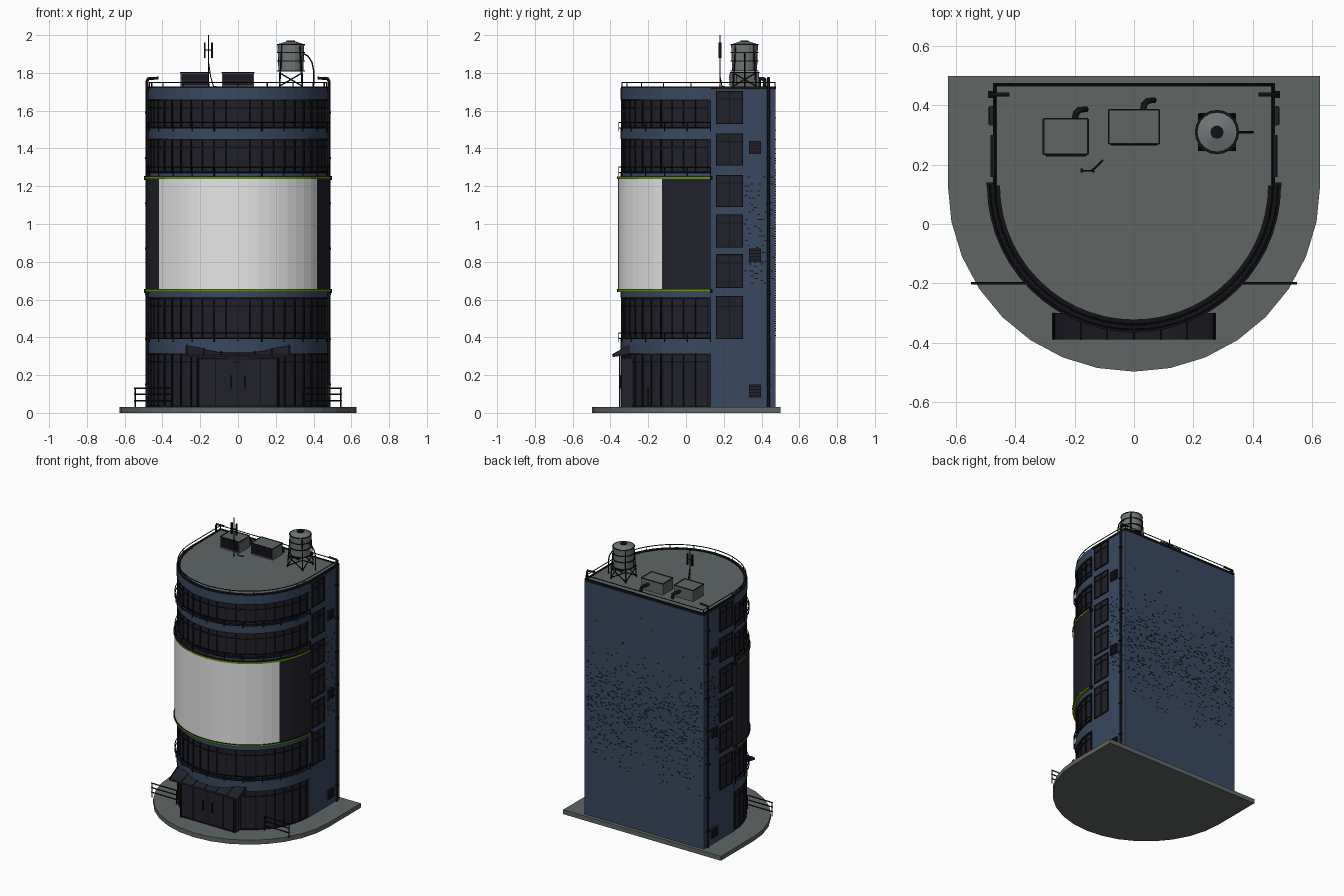
import bpy, bmesh, math, random
from mathutils import Matrix, Vector

random.seed(4)
if "Cube" in bpy.data.objects:
    bpy.data.objects.remove(bpy.data.objects["Cube"])

CY = 0.13          # centre of the round front
BACK = 0.475       # back wall
ROOF = 1.72
SIDES = (-1, 1)


def material(name, rgb):
    m = bpy.data.materials.new(name)
    m.use_nodes = True
    m.diffuse_color = (*rgb, 1)
    m.node_tree.nodes["Principled BSDF"].inputs["Base Color"].default_value = (*rgb, 1)
    return m


BLUE = material("blue brick", (0.04, 0.064, 0.115))
GLASS = material("dark glass", (0.015, 0.015, 0.024))
TRIM = material("black trim", (0.006, 0.006, 0.008))
GREY = material("grey concrete", (0.115, 0.132, 0.13))
WHITE = material("white panel", (0.8, 0.8, 0.8))
GREEN = material("green strip", (0.13, 0.27, 0.005))
METAL = material("grey metal", (0.16, 0.18, 0.18))


def finish(name, bm, mat, smooth=False):
    bmesh.ops.recalc_face_normals(bm, faces=bm.faces)
    me = bpy.data.meshes.new(name)
    bm.to_mesh(me)
    bm.free()
    me.materials.append(mat)
    for p in me.polygons:
        p.use_smooth = smooth
    ob = bpy.data.objects.new(name, me)
    bpy.context.collection.objects.link(ob)
    return ob


def on_arc(r, deg, z=0):
    a = math.radians(deg)
    return Vector((r * math.sin(a), CY - r * math.cos(a), z))


def arc(r, n=28, a=90, b=None, z=0):
    b = -a if b is None else b
    return [on_arc(r, a + (b - a) * i / n, z) for i in range(n + 1)]


def prism(name, outline, z0, z1, mat):
    bm = bmesh.new()
    low = [bm.verts.new((p.x, p.y, z0)) for p in outline]
    top = [bm.verts.new((p.x, p.y, z1)) for p in outline]
    bm.faces.new(low)
    bm.faces.new(top)
    for i in range(len(low)):
        j = (i + 1) % len(low)
        bm.faces.new((low[i], low[j], top[j], top[i]))
    return finish(name, bm, mat)


def d_shape(r, back, n=28):
    return arc(r, n) + [Vector((-r, back, 0)), Vector((r, back, 0))]


def band(name, r0, r1, z0, z1, mat, a=90, b=None, n=28):
    return prism(name, arc(r1, n, a, b) + arc(r0, n, a, b)[::-1], z0, z1, mat)


def boxes(name, items, mat):
    """Each item: centre, size and optional turn about z in degrees."""
    bm = bmesh.new()
    for c, s, *turn in items:
        rot = Matrix.Rotation(math.radians(turn[0] if turn else 0), 4, 'Z')
        bmesh.ops.create_cube(bm, size=1, matrix=Matrix.Translation(c) @ rot @ Matrix.Diagonal((*s, 1)))
    return finish(name, bm, mat)


def tubes(name, paths, r, mat):
    cu = bpy.data.curves.new(name, 'CURVE')
    cu.dimensions = '3D'
    cu.bevel_depth, cu.bevel_resolution, cu.use_fill_caps = r, 1, True
    for path in paths:
        sp = cu.splines.new('POLY')
        sp.points.add(len(path) - 1)
        for pt, p in zip(sp.points, path):
            pt.co = (*p, 1)
    tmp = bpy.data.objects.new(name + " path", cu)
    me = bpy.data.meshes.new_from_object(tmp)
    bpy.data.objects.remove(tmp)
    me.materials.clear()
    me.materials.append(mat)
    ob = bpy.data.objects.new(name, me)
    bpy.context.collection.objects.link(ob)


def drum(name, x, y, z0, z1, r0, r1, mat, n=20):
    bm = bmesh.new()
    bmesh.ops.create_cone(bm, cap_ends=True, segments=n, radius1=r0, radius2=r1, depth=z1 - z0,
                          matrix=Matrix.Translation((x, y, (z0 + z1) / 2)))
    finish(name, bm, mat)


# Ground slab, building core and roof
prism("ground_slab", d_shape(0.628, 0.5, 16), 0, 0.032, GREY)
prism("core", d_shape(0.458, 0.465), 0.03, 1.705, BLUE)
boxes("rear_block", [((0, (CY + BACK) / 2, 0.87), (0.95, BACK - CY, 1.68))], BLUE)
prism("roof", d_shape(0.468, 0.47), 1.705, ROOF + 0.002, GREY)

# Curved floors: glass bands with mullions and balcony rails
floors = [(0.03, 0.315), (0.39, 0.61), (1.27, 1.45), (1.505, 1.66)]
for i, (z0, z1) in enumerate(floors):
    h = z1 - z0
    band(f"glass_band_{i}", 0.45, 0.467, z0, z1, GLASS)
    boxes(f"mullions_{i}", [(on_arc(0.469, -88 + 8 * k, z0 + h / 2), (0.007, 0.008, h), -88 + 8 * k)
                            for k in range(23)], TRIM)
    for k, z in enumerate((z0 + 0.006, z1 - 0.045, z1 - 0.005)):
        band(f"glass_rail_{i}_{k}", 0.46, 0.471, z - 0.004, z + 0.004, TRIM)
    if i:
        rails = [arc(0.486, z=z0 + d) for d in (0.003, 0.032)]
        posts = [[on_arc(0.486, a, z0 - 0.015), on_arc(0.486, a, z0 + 0.032)] for a in range(-90, 91, 15)]
        tubes(f"balcony_rail_{i}", rails + posts, 0.003, TRIM)
for i, (z0, z1) in enumerate([(0.315, 0.39), (0.61, 0.65), (1.24, 1.27), (1.45, 1.505), (1.66, ROOF)]):
    band(f"blue_band_{i}", 0.45, 0.476, z0, z1, BLUE)

# Wraparound billboard with green lips
band("white_board", 0.46, 0.49, 0.65, 1.24, WHITE, 58.5, n=18)
for s in SIDES:
    band("dark_board", 0.46, 0.49, 0.65, 1.24, GLASS, 58.5 * s, 90 * s, n=5)
for z in (0.646, 1.243):
    band("green_lip", 0.46, 0.495, z - 0.006, z + 0.006, GREEN)
    band("lip_trim", 0.46, 0.496, z + 0.006, z + 0.009, TRIM)
    boxes("lip_end", [((s * 0.485, CY + 0.003, z), (0.025, 0.014, 0.02)) for s in SIDES], TRIM)

# Entrance with doors, and its sagging canopy
boxes("entrance", [((0, -0.30, 0.16), (0.44, 0.08, 0.26))], GLASS)
bars = [((x, -0.341, 0.16), (0.006, 0.006, 0.26)) for x in (-0.217, -0.12, 0, 0.12, 0.217)]
boxes("door_frames", bars + [((0, -0.341, z), (0.44, 0.006, 0.006)) for z in (0.035, 0.285)], TRIM)
boxes("door_handles", [((s * 0.035, -0.348, 0.165), (0.007, 0.012, 0.07)) for s in SIDES], TRIM)
bm = bmesh.new()
rows = []
for k in range(13):
    x = -0.277 + 0.554 * k / 12
    lift = 0.028 * (abs(x) / 0.277) ** 2
    rows.append([bm.verts.new((x, y, z)) for y, z in
                 ((-0.39, 0.295), (-0.39, 0.307), (-0.30, 0.33 + lift), (-0.30, 0.31))])
for a, b in zip(rows, rows[1:]):
    for j in range(4):
        bm.faces.new((a[j], b[j], b[(j + 1) % 4], a[(j + 1) % 4]))
bm.faces.new(rows[0])
bm.faces.new(rows[-1])
finish("canopy", bm, GLASS)
tubes("canopy_ribs", [[(x, -0.39, 0.308), (x, -0.30, 0.332 + 0.028 * (x / 0.277) ** 2)]
                      for x in (-0.27, -0.18, -0.09, 0, 0.09, 0.18, 0.27)], 0.003, TRIM)
tubes("canopy_posts", [[(s * 0.21, -0.35, 0.03), (s * 0.21, -0.35, 0.31)] for s in SIDES], 0.004, TRIM)

# Handrails beside the entrance
for s in SIDES:
    rails = [[(s * 0.35, -0.2, z), (s * 0.55, -0.2, z)] for z in (0.065, 0.098, 0.13)]
    posts = [[(s * x, -0.2, 0.03), (s * x, -0.2, 0.13)] for x in (0.35, 0.545)]
    tubes("handrail", rails + posts, 0.004, TRIM)

# Side windows, vents and drain pipes
window_z = [(0.39, 0.62), (0.66, 0.84), (0.875, 1.05), (1.09, 1.26), (1.31, 1.48), (1.53, 1.705)]
for s in SIDES:
    x = s * 0.476
    boxes("side_windows", [((x, 0.23, (a + b) / 2), (0.008, 0.14, b - a)) for a, b in window_z], GLASS)
    frames = []
    for a, b in window_z:
        m, h = (a + b) / 2, b - a
        frames += [((x, y, m), (0.016, 0.006, h)) for y in (0.162, 0.23, 0.298)]
        frames += [((x, 0.23, z), (0.016, 0.14, 0.006)) for z in (a + 0.003, a + h * 0.75, b - 0.003)]
    boxes("window_frames", frames, TRIM)
    vents = (0.115, 0.835, 1.405)
    boxes("vents", [((x, 0.365, z), (0.022, 0.065, 0.068)) for z in vents], GLASS)
    boxes("vent_slats", [((x, 0.365, z + d), (0.03, 0.06, 0.005)) for z in vents
                         for d in (-0.024, -0.008, 0.008, 0.024)], TRIM)
    tubes("drain_pipe", [[(s * 0.482, 0.437, 0.03), (s * 0.482, 0.437, 1.755), (s * 0.475, 0.437, 1.77),
                          (s * 0.42, 0.437, 1.772)]], 0.008, TRIM)
    boxes("pipe_clamps", [((s * 0.482, 0.437, 0.15 + 0.24 * k), (0.02, 0.024, 0.01)) for k in range(7)], TRIM)

# Scattered dark bricks on the back and side walls
bricks = []
for k in range(700):
    z = 0.06 + 0.0125 * round(random.gauss(64, 16))
    if 0.4 < z < 1.65:
        bricks.append(((random.uniform(-0.46, 0.46), BACK, z), (0.014, 0.003, 0.005)))
for s in SIDES:
    for k in range(90):
        bricks.append(((s * 0.475, random.uniform(0.31, 0.465), 0.0125 * random.randint(55, 100)),
                       (0.003, 0.014, 0.005)))
boxes("dark_bricks", bricks, TRIM)

# Roof edge and guard rail
band("roof_curb", 0.452, 0.474, ROOF - 0.005, ROOF + 0.007, TRIM)
boxes("rear_curb", [((0, BACK - 0.005, ROOF), (0.95, 0.012, 0.014))] +
      [((s * 0.468, 0.30, ROOF), (0.013, 0.34, 0.014)) for s in SIDES], TRIM)
loop = [Vector((0.468, 0.47, 0))] + arc(0.468) + [Vector((-0.468, 0.47, 0))]
loop.append(loop[0])
up = lambda p, z: (p.x, p.y, z)
tubes("roof_rail", [[up(p, 1.75) for p in loop]] +
      [[up(p, ROOF), up(p, 1.75)] for p in loop[::3]], 0.003, TRIM)

# Air conditioning units with bent ducts
for x, y, w, d in ((-0.23, 0.295, 0.15, 0.12), (0, 0.328, 0.17, 0.115)):
    boxes("air_unit", [((x, y, 1.763), (w, d, 0.08))], GREY)
    front = y - d / 2
    boxes("air_grille", [((x, front, 1.765), (w - 0.01, 0.008, 0.066))], GLASS)
    boxes("air_slats", [((x, front - 0.004, 1.74 + 0.012 * k), (w - 0.015, 0.005, 0.004)) for k in range(5)], TRIM)
    boxes("air_rim", [((x + s * w / 2, y, 1.803), (0.006, d, 0.005)) for s in SIDES] +
          [((x, y + s * d / 2, 1.803), (w, 0.006, 0.005)) for s in SIDES], TRIM)
    px, py = x + 0.03, y + d / 2
    tubes("air_duct", [[(px, py - 0.01, 1.77), (px + 0.004, py + 0.018, 1.77), (px + 0.016, py + 0.03, 1.765),
                        (px + 0.035, py + 0.032, 1.75), (px + 0.036, py + 0.032, ROOF)]], 0.011, TRIM)

# Water tank on braced legs
tx, ty = 0.28, 0.31
drum("water_tank", tx, ty, 1.81, 1.95, 0.066, 0.071, METAL)
drum("tank_lid", tx, ty, 1.95, 1.967, 0.075, 0.022, METAL)
drum("tank_cap", tx, ty, 1.966, 1.972, 0.022, 0.022, TRIM, 12)
for z in (1.808, 1.86, 1.905, 1.948):
    drum("tank_hoop", tx, ty, z, z + 0.005, 0.074, 0.074, TRIM)
foot = [(tx + 0.06 * i, ty + 0.06 * j) for i, j in ((-1, -1), (1, -1), (1, 1), (-1, 1))]
legs = [[(x, y, ROOF), (tx + (x - tx) * 0.8, ty + (y - ty) * 0.8, 1.95)] for x, y in foot]
for a, b in zip(foot, foot[1:] + foot[:1]):
    legs += [[(*a, 1.73), (*b, 1.8)], [(*b, 1.73), (*a, 1.8)]]
tubes("tank_legs", legs, 0.004, TRIM)
tubes("tank_pipe", [[(0.34, ty, 1.905), (0.37, ty, 1.89), (0.392, ty, 1.855), (0.401, ty, 1.81),
                     (0.4, ty, ROOF)]], 0.004, TRIM)

# Antenna mast with two panels and a cable
tubes("antenna_mast", [[(-0.157, 0.18, ROOF), (-0.157, 0.18, 2.0)],
                       [(-0.178, 0.18, 1.92), (-0.136, 0.18, 1.92)]], 0.003, TRIM)
boxes("antenna_panels", [((-0.157 + s * 0.019, 0.18, 1.92), (0.009, 0.014, 0.08)) for s in SIDES], TRIM)
tubes("antenna_cable", [[(-0.155, 0.18, 1.85), (-0.145, 0.18, 1.78), (-0.13, 0.19, 1.73),
                         (-0.105, 0.215, 1.724)]], 0.003, TRIM)
